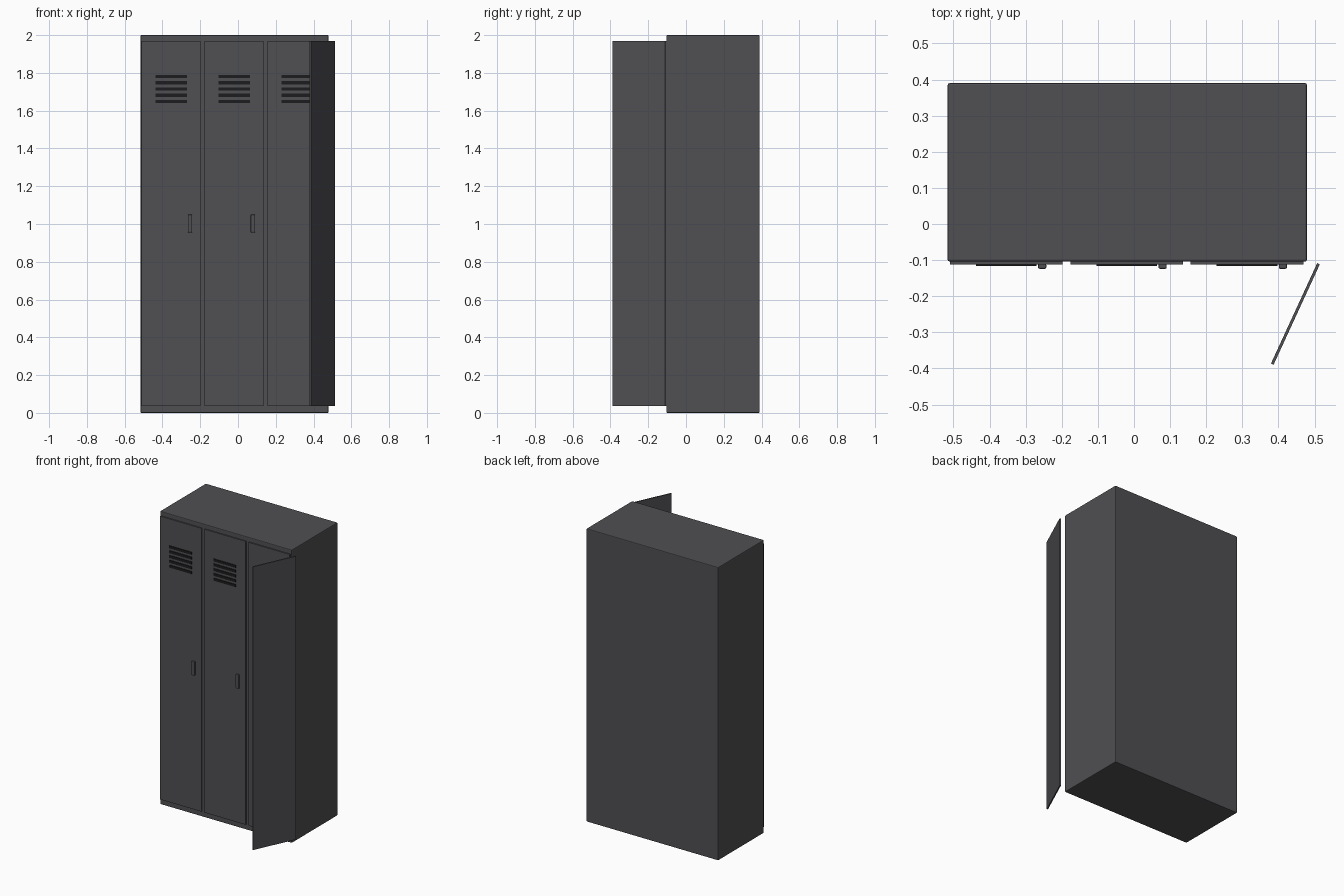
import bpy
import math

if "Cube" in bpy.data.objects:
    bpy.data.objects.remove(bpy.data.objects["Cube"])


def material(name, rgb):
    m = bpy.data.materials.new(name)
    m.diffuse_color = (*rgb, 1.0)
    m.use_nodes = True
    m.node_tree.nodes["Principled BSDF"].inputs["Base Color"].default_value = m.diffuse_color
    return m


steel = material("dark_grey_steel", (0.08, 0.078, 0.086))
black = material("vent_black", (0.012, 0.012, 0.013))


def box(name, lo, hi, mat, bevel=0.0, segments=1):
    """Axis-aligned box between two corners, with an optional bevel."""
    bpy.ops.mesh.primitive_cube_add(
        size=1, location=[(a + b) / 2 for a, b in zip(lo, hi)])
    o = bpy.context.object
    o.name = name
    o.scale = [b - a for a, b in zip(lo, hi)]
    bpy.ops.object.transform_apply(location=False, rotation=False, scale=True)
    o.data.materials.append(mat)
    if bevel:
        mod = o.modifiers.new("Bevel", "BEVEL")
        mod.width = bevel
        mod.segments = segments
    return o


# Cabinet
FRONT = -0.104
box("cabinet_body", (-0.516, FRONT, 0), (0.479, 0.39, 2), steel, 0.005, 2)

# Three closed doors, each with a vent grille and a handle
for i in range(3):
    x = -0.354 + i * 0.3335
    n = i + 1
    box(f"door_{n}", (x - 0.156, -0.112, 0.037), (x + 0.156, FRONT + 0.002, 1.97), steel)
    for k in range(5):
        z = 1.649 + k * 0.0328
        box(f"door_{n}_vent_slat_{k + 1}", (x - 0.084, -0.117, z - 0.0085),
            (x + 0.084, -0.110, z + 0.0085), black)
    box(f"door_{n}_handle", (x + 0.088, -0.124, 0.955),
        (x + 0.111, -0.110, 1.05), steel, 0.004, 2)

# Loose open door standing at an angle off the right corner
hinge, tip = (0.511, -0.110), (0.383, -0.388)
dx, dy = hinge[0] - tip[0], hinge[1] - tip[1]
half = math.hypot(dx, dy) / 2
leaf = box("open_door", (-half, -0.004, 0.037), (half, 0.004, 1.97), steel)
leaf.location.x = (hinge[0] + tip[0]) / 2
leaf.location.y = (hinge[1] + tip[1]) / 2
leaf.rotation_euler.z = math.atan2(dy, dx)
